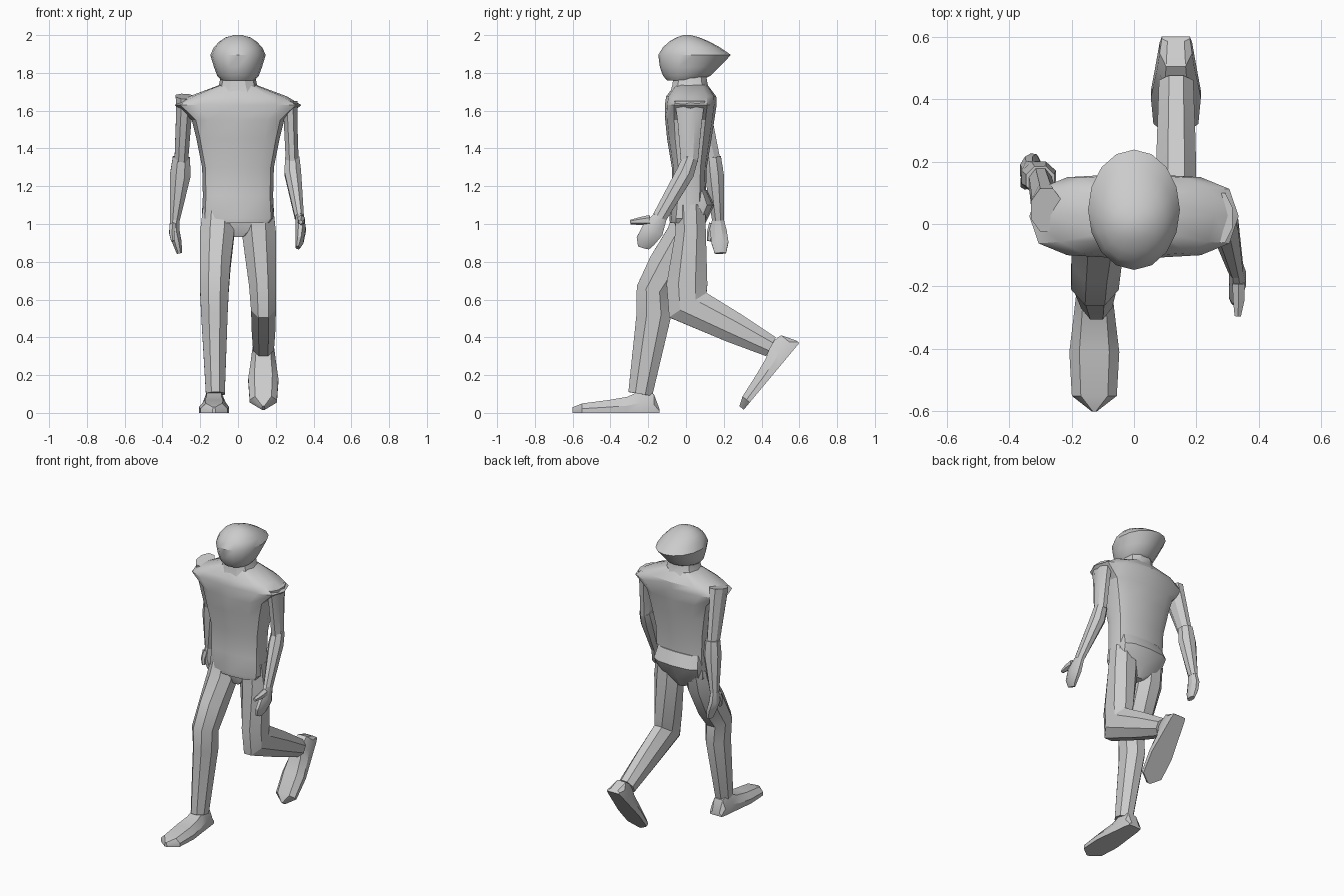
import bpy, bmesh
from math import sin, cos, pi, radians, copysign
from mathutils import Vector, Matrix

cube = bpy.data.objects.get("Cube")
if cube:
    bpy.data.objects.remove(cube)

grey = bpy.data.materials.new("plain_grey")
grey.use_nodes = True
COLOR = (0.6, 0.6, 0.6, 1)
grey.diffuse_color = COLOR
grey.node_tree.nodes["Principled BSDF"].inputs["Base Color"].default_value = COLOR


def loft(name, rings, angle=30, matrix=Matrix()):
    """Skin a list of equal-length rings of points and cap both ends."""
    bm = bmesh.new()
    loops = [[bm.verts.new(matrix @ Vector(p)) for p in r] for r in rings]
    n = len(loops[0])
    for a, b in zip(loops, loops[1:]):
        for i in range(n):
            j = (i + 1) % n
            bm.faces.new((a[i], a[j], b[j], b[i]))
    bm.faces.new(loops[0])
    bm.faces.new(loops[-1])
    bmesh.ops.recalc_face_normals(bm, faces=bm.faces)
    mesh = bpy.data.meshes.new(name)
    bm.to_mesh(mesh)
    bm.free()
    mesh.materials.append(grey)
    obj = bpy.data.objects.new(name, mesh)
    bpy.context.collection.objects.link(obj)
    bpy.ops.object.select_all(action='DESELECT')
    obj.select_set(True)
    bpy.context.view_layer.objects.active = obj
    bpy.ops.object.shade_smooth_by_angle(angle=radians(angle))
    return obj


def body(name, sections, n, power, angle=30):
    """Level sections: height, half width, front y, back y."""
    def bend(v):
        return copysign(abs(v) ** power, v)
    rings = []
    for z, hx, front, back in sections:
        mid, hy = (front + back) / 2, (back - front) / 2
        turn = [2 * pi * i / n for i in range(n)]
        rings.append([(hx * bend(cos(t)), mid + hy * bend(sin(t)), z) for t in turn])
    return loft(name, rings, angle)


def limb(name, stations, n=8, angle=30):
    """Mitred tube: centre x, y, z, half width, half depth."""
    pts = [Vector(s[:3]) for s in stations]
    rings = []
    for i, (p, s) in enumerate(zip(pts, stations)):
        way = Vector()
        if i > 0:
            way += (p - pts[i - 1]).normalized()
        if i < len(pts) - 1:
            way += (pts[i + 1] - p).normalized()
        deep = way.cross(Vector((1, 0, 0))).normalized()
        wide = deep.cross(way).normalized()
        k = 1 / cos(pi / n)
        turn = [2 * pi * (j + 0.5) / n for j in range(n)]
        rings.append([p + wide * s[3] * k * cos(t) + deep * s[4] * k * sin(t) for t in turn])
    return loft(name, rings, angle)


def foot(name, heel, pitch):
    """Wedge shoe, built from heel to pointed toe, then pitched about the heel."""
    sections = [(0, .045, .02), (-.03, .052, .1), (-.1, .06, .118), (-.17, .068, .085),
                (-.27, .08, .068), (-.41, .072, .05), (-.46, .008, .03)]
    rings = [[(-w, y, 0), (-w, y, h * .45), (-w * .6, y, h),
              (w * .6, y, h), (w, y, h * .45), (w, y, 0)] for y, w, h in sections]
    return loft(name, rings, 25, Matrix.Translation(heel) @ Matrix.Rotation(radians(pitch), 4, 'X'))


# Head, neck and trunk
body("head", [(1.76, .085, -.10, .08), (1.785, .11, -.122, .13), (1.83, .127, -.138, .175),
              (1.895, .147, -.147, .238), (1.935, .128, -.122, .18), (1.965, .1, -.09, .125),
              (1.988, .065, -.05, .07), (2.0, .02, -.015, .025)], 16, 1, 35)
body("neck", [(1.69, .13, -.09, .14), (1.74, .1, -.075, .118), (1.79, .09, -.07, .11)], 10, .8)
body("torso", [(1.005, .175, -.085, .1), (1.03, .192, -.088, .105), (1.15, .186, -.075, .105),
               (1.3, .19, -.075, .11), (1.45, .22, -.1, .135), (1.55, .245, -.11, .15),
               (1.63, .335, -.112, .162), (1.675, .26, -.105, .16), (1.735, .1, -.06, .115)],
     12, .65, 32)
body("pelvis", [(.93, .03, -.03, .06), (1.0, .16, -.06, .1), (1.1, .18, -.06, .15),
                (1.18, .165, -.04, .112)], 12, .65)

# Legs: right one planted forward, left one lifted behind
limb("right_leg", [(-.105, .02, 1.08, .08, .08), (-.11, -.01, .95, .09, .09),
                   (-.12, -.1, .78, .08, .1), (-.125, -.175, .65, .076, .088),
                   (-.125, -.17, .52, .07, .092), (-.12, -.242, .1, .05, .064)])
limb("left_leg", [(.105, .02, 1.1, .08, .08), (.11, .025, .96, .09, .08),
                  (.13, .005, .68, .072, .108), (.135, .01, .57, .066, .118),
                  (.135, .25, .452, .062, .082), (.135, .45, .35, .055, .056)])
foot("right_foot", (-.127, -.14, 0), 0)
foot("left_foot", (.134, .6, .37), 50.2)

# Arms: upper arm, forearm, hand and thumb
limb("left_upper_arm", [(.275, .02, 1.65, .04, .08), (.278, .02, 1.55, .036, .065),
                        (.287, .018, 1.33, .034, .045)])
limb("left_forearm", [(.287, .025, 1.35, .038, .04), (.29, -.005, 1.27, .044, .048),
                      (.325, -.14, 1.035, .024, .038)])
limb("left_hand", [(.325, -.135, 1.04, .022, .036), (.332, -.175, .97, .027, .058),
                   (.325, -.215, .91, .022, .05), (.315, -.225, .875, .012, .03)])
limb("left_thumb", [(.335, -.19, 1.02, .02, .024), (.335, -.245, 1.015, .018, .018),
                    (.332, -.295, 1.01, .01, .01)], 6)
limb("right_upper_arm", [(-.28, .045, 1.675, .05, .07), (-.285, .06, 1.6, .042, .07),
                         (-.3, .135, 1.34, .036, .046)])
limb("right_forearm", [(-.3, .14, 1.355, .045, .045), (-.305, .15, 1.26, .055, .05),
                       (-.335, .17, 1.02, .026, .032)])
limb("right_hand", [(-.335, .168, 1.03, .024, .03), (-.337, .172, .96, .028, .044),
                    (-.322, .18, .9, .024, .045), (-.31, .182, .845, .014, .03)])
limb("right_thumb", [(-.345, .145, 1.0, .016, .02), (-.35, .128, .95, .014, .016),
                     (-.345, .122, .91, .009, .01)], 6)
